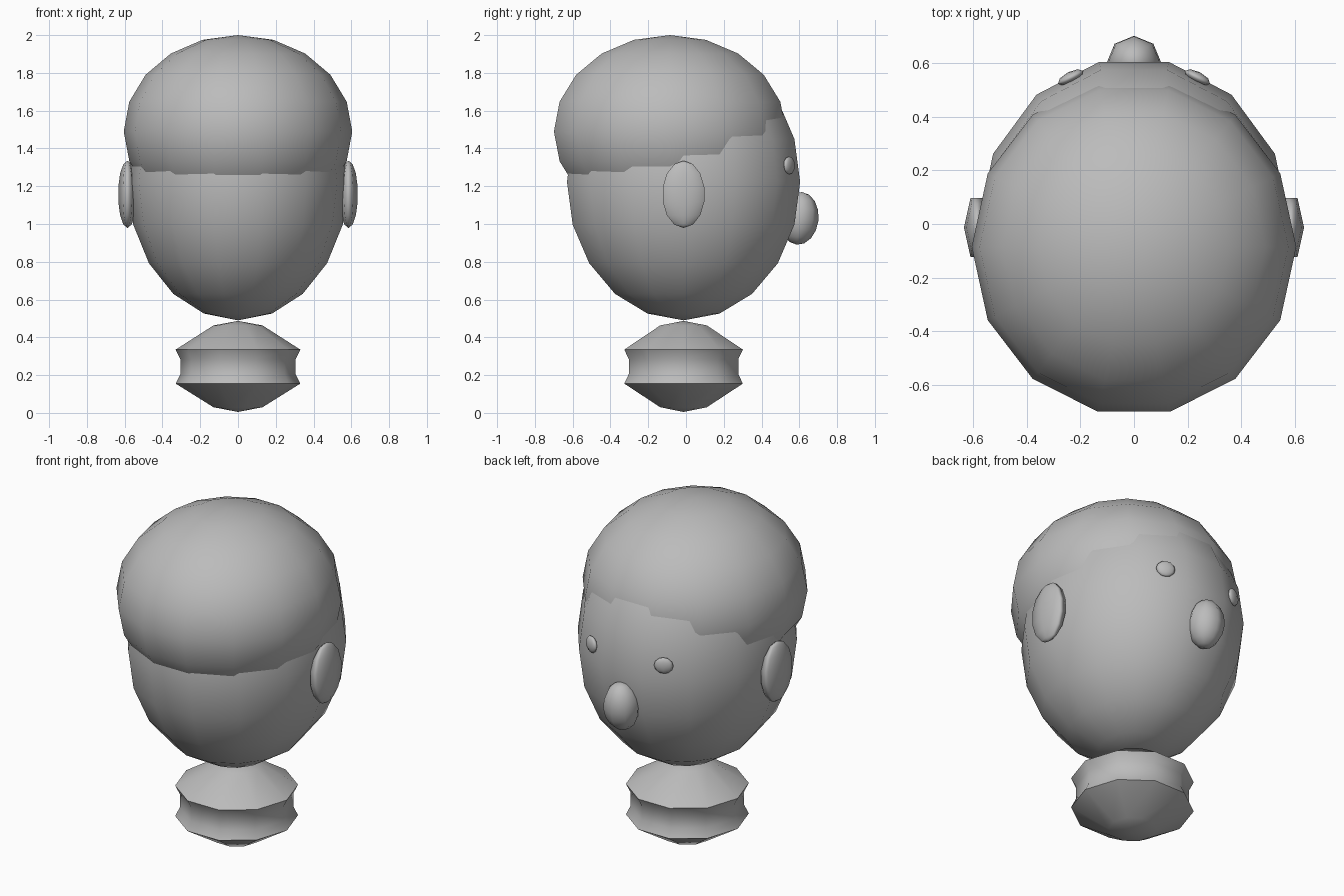
import bpy, bmesh, math

cube = bpy.data.objects.get("Cube")
if cube:
    bpy.data.objects.remove(cube, do_unlink=True)

GREY = (0.5, 0.5, 0.5, 1.0)
clay = bpy.data.materials.new("clay_grey")
clay.use_nodes = True
clay.diffuse_color = GREY
clay.node_tree.nodes["Principled BSDF"].inputs["Base Color"].default_value = GREY


def lathe(name, profile, segments, location, scale, rotation=(0, 0, 0), angle=60):
    """Turn a (radius, height) profile, pole to pole, into a closed solid."""
    bm = bmesh.new()
    rings = []
    for r, z in profile:
        if r < 1e-5:
            rings.append([bm.verts.new((0, 0, z))] * segments)
        else:
            turns = [2 * math.pi * i / segments for i in range(segments)]
            rings.append([bm.verts.new((r * math.cos(t), r * math.sin(t), z)) for t in turns])
    for low, high in zip(rings, rings[1:]):
        for i in range(segments):
            j = (i + 1) % segments
            loop = dict.fromkeys((low[i], low[j], high[j], high[i]))
            bm.faces.new(list(loop))
    bmesh.ops.recalc_face_normals(bm, faces=bm.faces)
    mesh = bpy.data.meshes.new(name)
    bm.to_mesh(mesh)
    bm.free()
    mesh.materials.append(clay)
    obj = bpy.data.objects.new(name, mesh)
    obj.location, obj.scale, obj.rotation_euler = location, scale, rotation
    bpy.context.collection.objects.link(obj)
    bpy.ops.object.select_all(action='DESELECT')
    obj.select_set(True)
    bpy.context.view_layer.objects.active = obj
    bpy.ops.object.shade_smooth_by_angle(angle=math.radians(angle))
    return obj


def ball(name, segments, rings, *placing, **options):
    steps = [math.pi * k / rings for k in range(rings + 1)]
    arc = [(math.sin(a), -math.cos(a)) for a in steps]
    return lathe(name, arc, segments, *placing, **options)


# Head and the cap of hair that overlaps it
ball("head", 14, 10, (0, -0.013, 1.223), (0.583, 0.633, 0.733))
ball("hair", 14, 10, (0, -0.085, 1.49), (0.605, 0.63, 0.51))

# Grooved neck
neck_profile = [(0, 0.005), (0.13, 0.03), (0.33, 0.155), (0.305, 0.205),
                (0.305, 0.285), (0.33, 0.335), (0.13, 0.463), (0, 0.487)]
lathe("neck", neck_profile, 10, (0, -0.013, 0), (1, 1, 1), angle=37)

# Nose
ball("nose", 8, 8, (0, 0.6, 1.03), (0.102, 0.102, 0.14), (math.radians(-6), 0, 0))

# Ears and eyes
for side, s in (("left", 1), ("right", -1)):
    ball(side + "_ear", 6, 7, (s * 0.585, -0.013, 1.157), (0.05, 0.13, 0.178))
    ball(side + "_eye", 8, 6, (s * 0.236, 0.546, 1.31), (0.053, 0.022, 0.047),
         (0, 0, s * math.radians(-27)))
